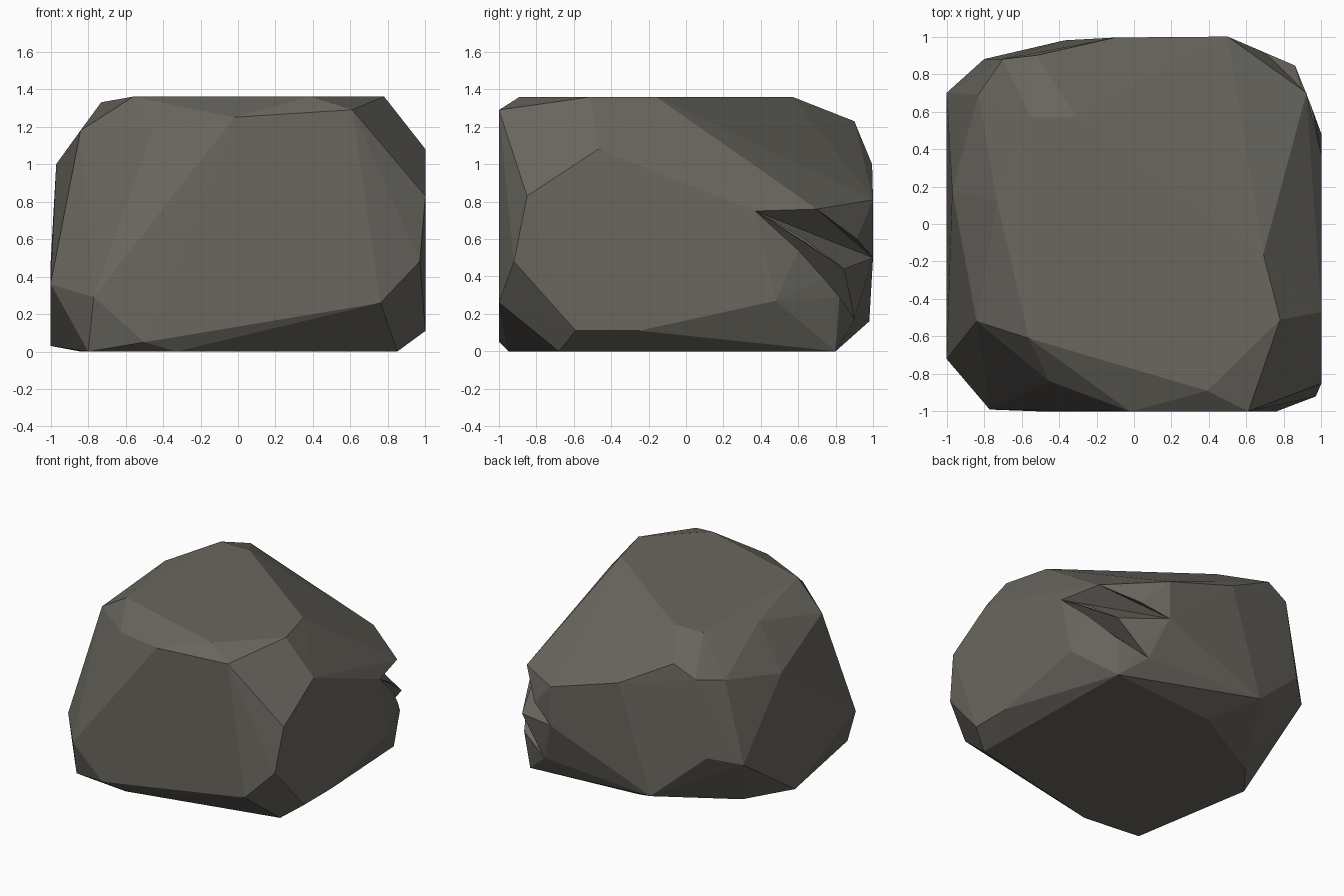
import bpy, bmesh

if "Cube" in bpy.data.objects:
    bpy.data.objects.remove(bpy.data.objects["Cube"])

# One flat stone colour
stone = bpy.data.materials.new("dark_stone")
stone.diffuse_color = (0.145, 0.136, 0.116, 1)
stone.use_nodes = True
stone.node_tree.nodes["Principled BSDF"].inputs["Base Color"].default_value = stone.diffuse_color


def hull_object(name, points):
    """Faceted solid wrapped around a handful of corner points."""
    bm = bmesh.new()
    for p in points:
        bm.verts.new(p)
    res = bmesh.ops.convex_hull(bm, input=bm.verts[:])
    loose = [v for v in bm.verts if not v.link_faces]
    bmesh.ops.delete(bm, geom=loose, context='VERTS')
    bmesh.ops.recalc_face_normals(bm, faces=bm.faces[:])
    me = bpy.data.meshes.new(name)
    bm.to_mesh(me)
    bm.free()
    ob = bpy.data.objects.new(name, me)
    bpy.context.collection.objects.link(ob)
    me.materials.append(stone)
    return ob


# Corners of the boulder, by region
crown = [(0.39, -0.89, 1.36), (0.78, -0.51, 1.36), (0.69, -0.16, 1.36),
         (-0.30, 0.57, 1.36), (-0.55, 0.57, 1.36), (-0.56, -0.61, 1.36),
         (-0.73, 0.12, 1.33), (-0.84, -0.52, 1.18), (-0.45, -0.84, 1.20)]
front = [(-0.02, -1, 1.25), (0.61, -1, 1.29), (-0.77, -0.99, 0.29),
         (-0.50, -1, 0.05), (0.76, -1, 0.26), (0.97, -0.92, 0.48)]
right = [(1, -0.85, 0.83), (1, -0.47, 1.08), (1, -0.59, 0.11),
         (1, -0.25, 0.11), (1, 0.48, 0.27)]
left = [(-1, -0.72, 0.36), (-0.97, 0.18, 1.0), (-1, 0.70, 0.47),
        (-0.83, 0.69, 1.10), (-1, 0.05, 0.03)]
back = [(-0.52, 0.90, 1.23), (-0.10, 0.995, 1.0), (-0.70, 0.88, 1.14),
        (-0.80, 0.88, 0.54), (-0.37, 0.98, 0.16)]
base = [(0.85, -0.68, 0), (0.82, 0.80, 0), (-0.09, 0.72, 0),
        (-0.75, 0.36, 0), (-0.84, -0.05, 0), (-0.80, -0.90, 0),
        (-0.33, -0.95, 0)]

# Corners around the cleft at the back right
apex = (1, 0.37, 0.75)
brow = (0.92, 0.70, 0.76)
brow_back = (0.50, 1, 0.81)
upper = (0.86, 0.845, 0.44)
lower = (0.86, 0.82, 0.29)
cheek = (0.50, 1, 0.50)
valley = (0.81, 0.79, 0.52)
groove = (0.62, 0.90, 0.17)
rim = [apex, brow, brow_back, upper, lower, cheek, groove]

boulder = hull_object("boulder", crown + front + right + left + back + base + rim)

# Two wedges carve the cleft
cuts = [hull_object("cleft_cutter_low", [apex, upper, lower, groove, (1.15, 1.10, 0.36)]),
        hull_object("cleft_cutter_high", [apex, brow, valley, upper, cheek, (1.15, 1.10, 0.66)])]
for cutter in cuts:
    cutter.hide_render = True
    cutter.hide_set(True)
    mod = boulder.modifiers.new(cutter.name, 'BOOLEAN')
    mod.operation = 'DIFFERENCE'
    mod.solver = 'EXACT'
    mod.object = cutter
